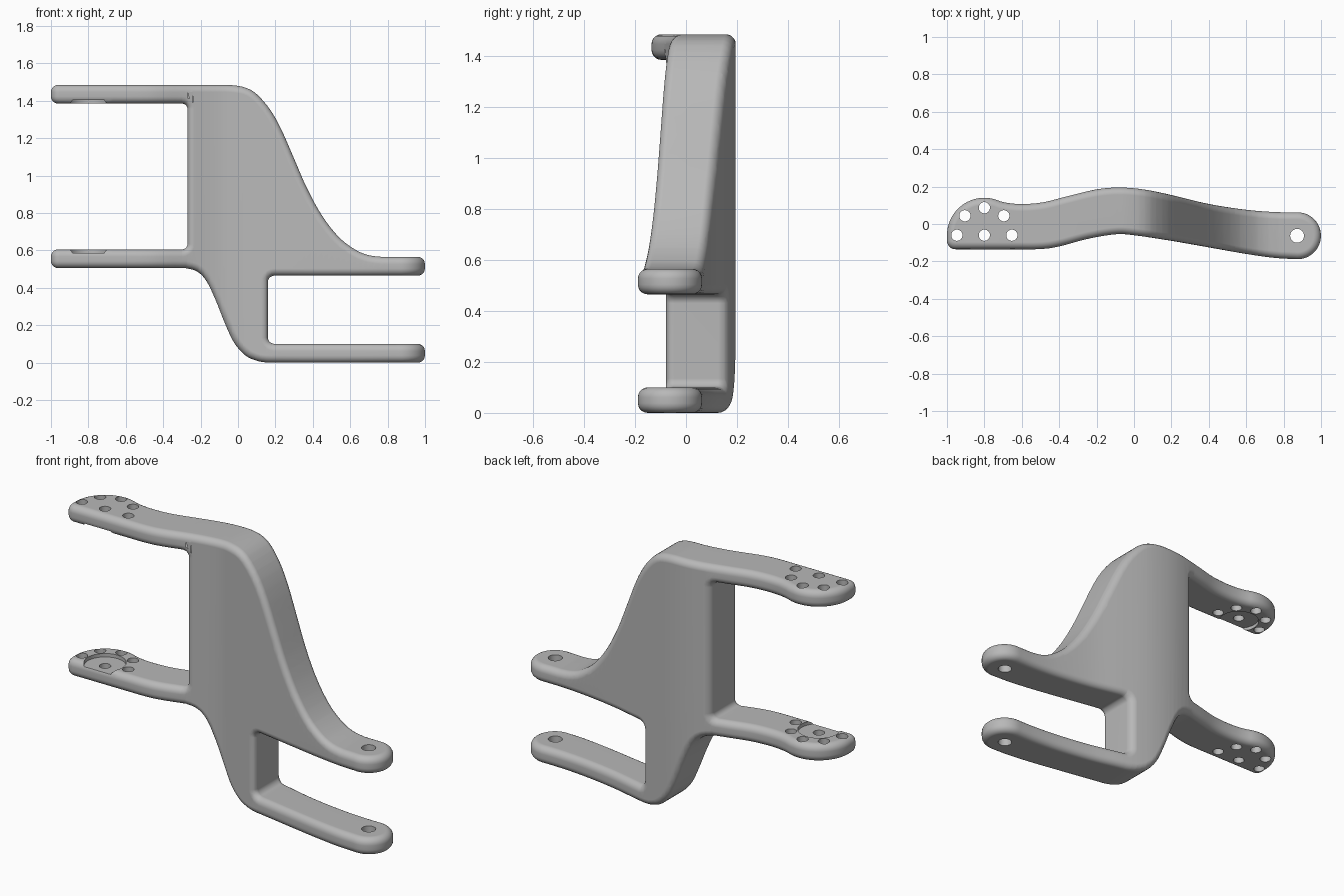
import bpy, bmesh
from math import sin, cos, radians
from mathutils import Vector

if "Cube" in bpy.data.objects:
    bpy.data.objects.remove(bpy.data.objects["Cube"])

ROUND, STEPS = 0.038, 5      # edge rounding
HALF = 0.125                 # half depth of the flat plate
CUT_L, CUT_R = -0.33, 0.8    # where the arm ends join the body


def spline(pts, n=6):
    """Smooth curve through the points."""
    v = [Vector(p) for p in pts]
    v = [2 * v[0] - v[1]] + v + [2 * v[-1] - v[-2]]
    out = []
    for a, b, c, d in zip(v, v[1:], v[2:], v[3:]):
        for i in range(n):
            t = i / n
            out.append(b + (c - a) * t / 2 + (2 * a - 5 * b + 4 * c - d) * t * t / 2
                       + (3 * b - a - 3 * c + d) * t ** 3 / 2)
    return [(p.x, p.y) for p in out] + [tuple(pts[-1])]


def arc(cx, cy, r, a0, a1, n):
    angles = [radians(a0 + (a1 - a0) * i / n) for i in range(n + 1)]
    return [(cx + r * cos(a), cy + r * sin(a)) for a in angles]


def height(curve, x):
    for (x0, y0), (x1, y1) in zip(curve, curve[1:]):
        if x0 <= x <= x1:
            return y0 + (y1 - y0) * (x - x0) / (x1 - x0)
    return curve[0][1] if x < curve[0][0] else curve[-1][1]


# plan curves of the back and front faces
BACK = spline([(-0.715, 0.121), (-0.66, 0.11), (-0.58, 0.107), (-0.48, 0.117), (-0.35, 0.15),
               (-0.2, 0.185), (-0.08, 0.195), (0.05, 0.185), (0.2, 0.155), (0.4, 0.107),
               (0.6, 0.076), (0.75, 0.064), (0.87, 0.062)])
FRONT = spline([(-0.955, -0.135), (-0.65, -0.135), (-0.5, -0.134), (-0.4, -0.12), (-0.25, -0.08),
                (-0.1, -0.055), (0, -0.06), (0.2, -0.09), (0.4, -0.125), (0.6, -0.16),
                (0.75, -0.181), (0.87, -0.188)])


def rounded_plate(outline, place, lo, hi):
    """Extrude an outline from lo to hi and round both rims."""
    bm = bmesh.new()
    low = [bm.verts.new(place(a, b, lo)) for a, b in outline]
    high = [bm.verts.new(place(a, b, hi)) for a, b in outline]
    rims = [bm.faces.new(low), bm.faces.new(high)]
    for i in range(len(low)):
        j = (i + 1) % len(low)
        bm.faces.new((low[i], low[j], high[j], high[i]))
    bmesh.ops.recalc_face_normals(bm, faces=bm.faces)
    edges = list({e for f in rims for e in f.edges})
    bmesh.ops.bevel(bm, geom=edges, offset=ROUND, segments=STEPS, profile=0.5,
                    affect='EDGES', clamp_overlap=False)
    return bm


def slice_x(bm, x, **clear):
    bmesh.ops.bisect_plane(bm, geom=bm.verts[:] + bm.edges[:] + bm.faces[:], dist=0.0005,
                           plane_co=(x, 0, 0), plane_no=(1, 0, 0), **clear)


# body outline, clockwise from the top left
side = [(-0.43, 1.485), (-0.25, 1.485)]
side += spline([(-0.1, 1.485), (-0.03, 1.483), (0.04, 1.47), (0.1, 1.435), (0.17, 1.355),
                (0.23, 1.25), (0.3, 1.09), (0.37, 0.93), (0.45, 0.785), (0.54, 0.67),
                (0.63, 0.602), (0.7, 0.574), (0.77, 0.565)], 4)
side += [(0.9, 0.565), (0.9, 0.465)]
side += arc(0.195, 0.43, 0.035, 90, 180, 5) + arc(0.195, 0.135, 0.035, 180, 270, 5)
side += [(0.9, 0.1), (0.9, 0)]
side += spline([(0.2, 0), (0.15, 0.001), (0.1, 0.01), (0.04, 0.038), (-0.02, 0.105),
                (-0.07, 0.21), (-0.12, 0.335), (-0.17, 0.438), (-0.22, 0.488),
                (-0.28, 0.505)], 4)
side += [(-0.43, 0.505), (-0.43, 0.605)]
side += arc(-0.3, 0.635, 0.03, 270, 360, 5) + arc(-0.3, 1.355, 0.03, 0, 90, 5)
side += [(-0.43, 1.385)]

# body: flat rounded plate, sliced and bent to the plan curves
body = rounded_plate(side, lambda a, b, d: (a, d, b), -HALF, HALF)
slice_x(body, CUT_L, clear_inner=True)
slice_x(body, CUT_R, clear_outer=True)
for i in range(1, 38):
    slice_x(body, CUT_L + 0.03 * i)
for v in body.verts:
    f, b = height(FRONT, v.co.x), height(BACK, v.co.x)
    v.co.y = (f + b) / 2 + v.co.y * (b - f) / (2 * HALF)

# plan outlines of the arm ends
xs = [CUT_R - 0.1 + 0.02 * i for i in range(9)]
right_plan = ([(x, height(FRONT, x)) for x in xs] + arc(0.874, -0.063, 0.1255, -90, 90, 24)
              + [(x, height(BACK, x)) for x in reversed(xs)])
xs = [CUT_L + 0.1 - 0.02 * i for i in range(24)]
left_plan = ([(x, height(FRONT, x)) for x in xs] + arc(-0.955, -0.09, 0.045, 270, 180, 6)
             + arc(-0.8, -0.06, 0.2, 180, 65, 24)
             + [(x, height(BACK, x)) for x in reversed(xs) if x > -0.71])

# join the four arm ends to the body
mesh = bpy.data.meshes.new("bracket")
for plan, cut, base, clear in ((left_plan, CUT_L, 1.385, "clear_outer"),
                               (left_plan, CUT_L, 0.505, "clear_outer"),
                               (right_plan, CUT_R, 0.465, "clear_inner"),
                               (right_plan, CUT_R, 0, "clear_inner")):
    arm = rounded_plate(plan, lambda a, b, d: (a, b, d), base, base + 0.1)
    slice_x(arm, cut, **{clear: True})
    part = bpy.data.meshes.new("arm_end")
    arm.to_mesh(part)
    body.from_mesh(part)
    arm.free()
    bpy.data.meshes.remove(part)
open_verts = list({v for e in body.edges if e.is_boundary for v in e.verts})
bmesh.ops.remove_doubles(body, verts=open_verts, dist=0.006)
bmesh.ops.recalc_face_normals(body, faces=body.faces)
body.to_mesh(mesh)
body.free()
bracket = bpy.data.objects.new("bracket", mesh)
bpy.context.collection.objects.link(bracket)

grey = bpy.data.materials.new("plain grey")
grey.use_nodes = True
colour = (0.48, 0.48, 0.48, 1)
grey.diffuse_color = colour
grey.node_tree.nodes["Principled BSDF"].inputs["Base Color"].default_value = colour
mesh.materials.append(grey)

bpy.ops.object.select_all(action='DESELECT')
bracket.select_set(True)
bpy.context.view_layer.objects.active = bracket


def drill(x, y, r, lo, hi):
    """Cut a vertical round hole."""
    bm = bmesh.new()
    bmesh.ops.create_cone(bm, cap_ends=True, segments=32, radius1=r, radius2=r, depth=hi - lo)
    bmesh.ops.translate(bm, vec=(x, y, (lo + hi) / 2), verts=bm.verts)
    me = bpy.data.meshes.new("drill")
    bm.to_mesh(me)
    bm.free()
    tool = bpy.data.objects.new("drill", me)
    tool.hide_render = True
    bpy.context.collection.objects.link(tool)
    mod = bracket.modifiers.new("hole", 'BOOLEAN')
    mod.operation, mod.solver, mod.object = 'DIFFERENCE', 'EXACT', tool
    bpy.ops.object.modifier_apply(modifier=mod.name)
    bpy.data.objects.remove(tool)


# shallow recesses on the facing sides of the left arms, then bolt holes
drill(-0.8, -0.06, 0.11, 0.585, 1.405)
drill(-0.8, -0.06, 0.03, 0.4, 1.6)
for angle in range(0, 181, 45):
    a = radians(angle)
    drill(-0.8 + 0.147 * cos(a), -0.06 + 0.147 * sin(a), 0.03, 0.4, 1.6)
drill(0.872, -0.063, 0.037, -0.1, 0.7)

bpy.ops.object.shade_smooth_by_angle(angle=radians(35))
weighted = bracket.modifiers.new("even_shading", 'WEIGHTED_NORMAL')
weighted.keep_sharp = True
